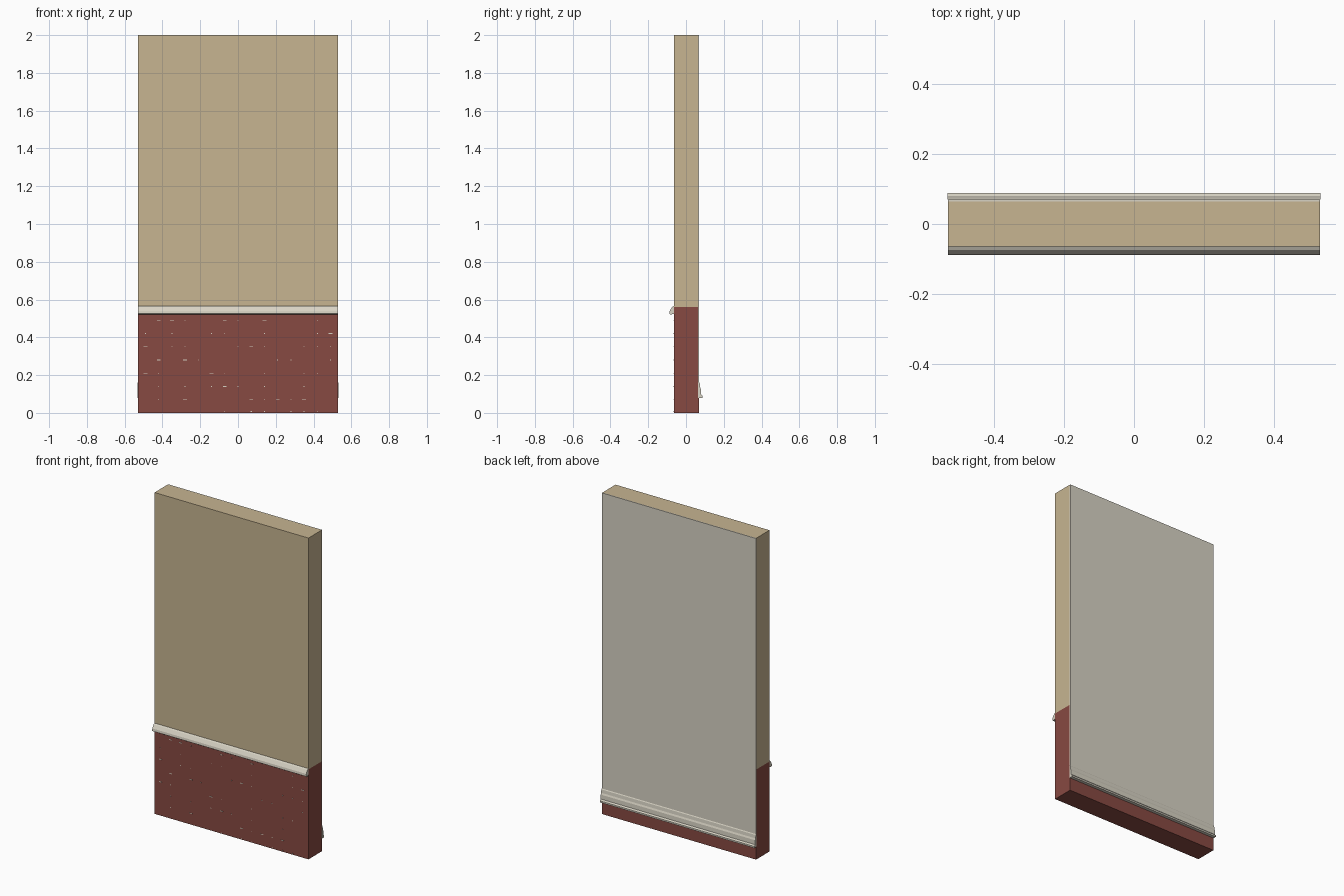
import bpy
import bmesh
import random

cube = bpy.data.objects.get("Cube")
if cube:
    bpy.data.objects.remove(cube, do_unlink=True)

HALF = 0.53          # half the wall width
FRONT = -0.064       # outer face
BACK = 0.064         # inner face
SHEET = 0.07         # face of the inner lining
BASE = 0.56          # top of the brick base


def material(name, rgb):
    m = bpy.data.materials.new(name)
    m.use_nodes = True
    m.diffuse_color = (*rgb, 1)
    m.node_tree.nodes["Principled BSDF"].inputs["Base Color"].default_value = (*rgb, 1)
    return m


tan = material("tan render", (0.57, 0.46, 0.285))
brick = material("red brick", (0.245, 0.068, 0.054))
cream = material("pale grey paint", (0.69, 0.655, 0.555))


def finish(name, bm, mat):
    bmesh.ops.recalc_face_normals(bm, faces=bm.faces)
    mesh = bpy.data.meshes.new(name)
    bm.to_mesh(mesh)
    bm.free()
    mesh.materials.append(mat)
    obj = bpy.data.objects.new(name, mesh)
    bpy.context.collection.objects.link(obj)
    return obj


def extrude_x(name, profile, mat, half=HALF):
    """Sweep a (y, z) profile along the width of the wall."""
    bm = bmesh.new()
    face = bm.faces.new([bm.verts.new((-half, y, z)) for y, z in profile])
    grown = bmesh.ops.extrude_face_region(bm, geom=[face])["geom"]
    verts = [g for g in grown if isinstance(g, bmesh.types.BMVert)]
    bmesh.ops.translate(bm, verts=verts, vec=(2 * half, 0, 0))
    return finish(name, bm, mat)


def slab(name, y0, y1, z0, z1, mat):
    return extrude_x(name, [(y0, z0), (y1, z0), (y1, z1), (y0, z1)], mat)


# Wall body: brick base, rendered upper part, inner lining
slab("brick_base", FRONT, BACK, 0, BASE, brick)
slab("brick_plinth", BACK, SHEET - 0.002, 0, 0.08, brick)
slab("upper_wall", FRONT, BACK, BASE, 2, tan)
slab("inner_lining", BACK, SHEET, 0.08, 2, cream)

# Sloped sill moulding above the brick
extrude_x("sill_moulding", [
    (FRONT, 0.565), (-0.074, 0.56), (-0.086, 0.54),
    (-0.088, 0.525), (-0.08, 0.52), (FRONT, 0.525)], cream)

# Skirting board on the inside
extrude_x("skirting_board", [
    (SHEET, 0.16), (0.073, 0.155), (0.075, 0.135), (0.079, 0.125),
    (0.08, 0.098), (0.088, 0.09), (0.088, 0.08), (SHEET, 0.08)],
    cream, HALF + 0.002)

# Tiny mortar flecks along the brick courses
random.seed(4)
bm = bmesh.new()
COURSE = 0.07
for row in range(8):
    for col in range(-7, 8):
        if random.random() < 0.45:
            continue
        x, z = col * COURSE, max(row * COURSE, 0.008)
        if z > 0.5:
            continue
        w = random.choice((0.004, 0.006, 0.02))
        made = bmesh.ops.create_cube(bm, size=1)["verts"]
        bmesh.ops.scale(bm, verts=made, vec=(w, 0.002, 0.004))
        bmesh.ops.translate(bm, verts=made, vec=(x, FRONT, z))
finish("mortar_flecks", bm, cream)
